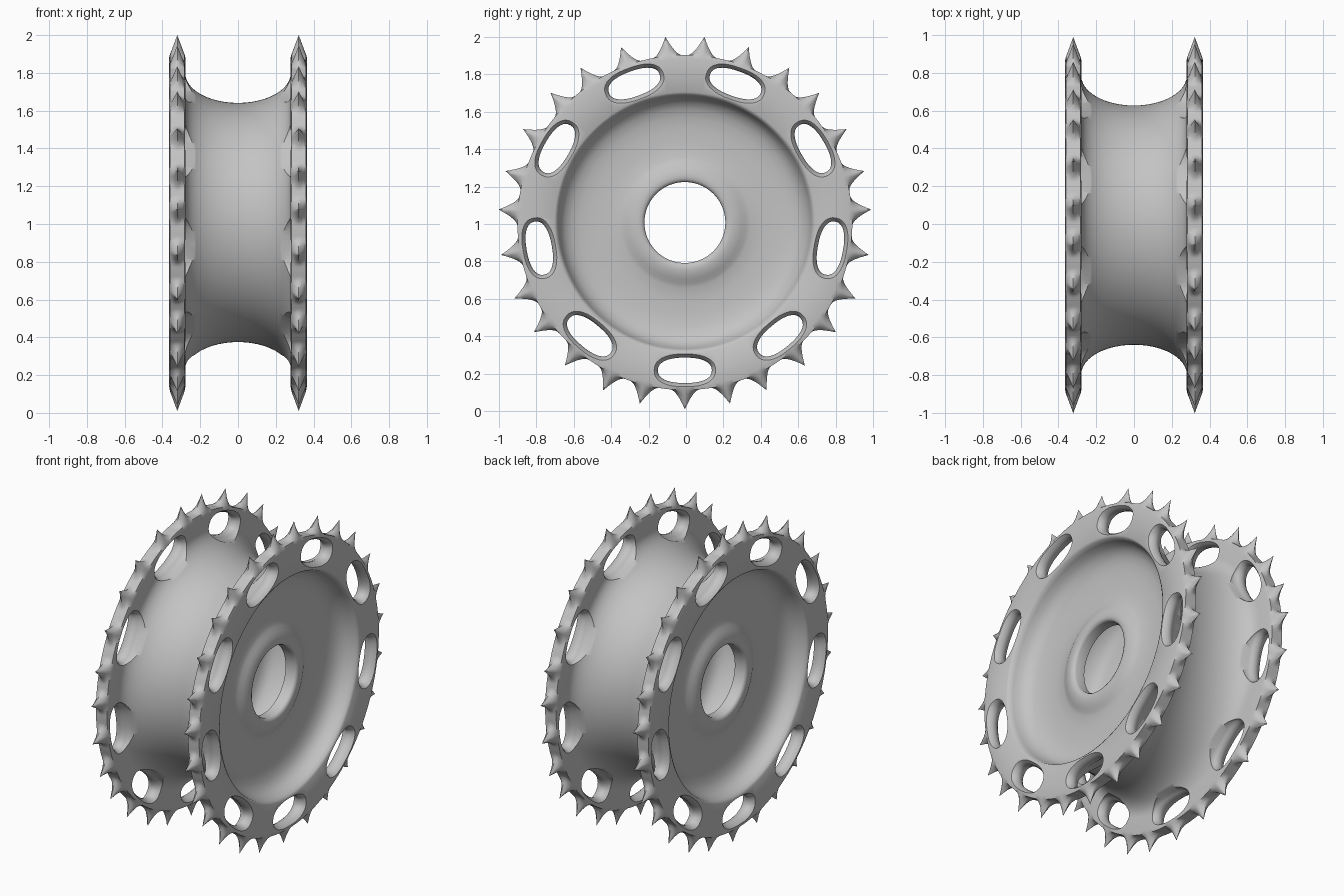
import bpy, bmesh, math

cube = bpy.data.objects.get("Cube")
if cube:
    bpy.data.objects.remove(cube)

HOLES, STEPS, TOOTH_STEP = 9, 60, 21   # sectors, samples per sector, tooth spacing in samples
CENTRE_Y, CENTRE_Z = -0.006, 1.008
RIM_X, RIM_HALF = 0.3215, 0.0425       # middle and half thickness of a toothed rim
RIM_R, VALLEY_R, TIP_R = 0.875, 0.895, 0.998

steel = bpy.data.materials.new("grey_steel")
steel.use_nodes = True
grey = (0.55, 0.55, 0.55, 1)
steel.diffuse_color = grey
steel.node_tree.nodes["Principled BSDF"].inputs["Base Color"].default_value = grey


def make_object(name, bm):
    bmesh.ops.recalc_face_normals(bm, faces=bm.faces)
    mesh = bpy.data.meshes.new(name)
    bm.to_mesh(mesh)
    bm.free()
    mesh.materials.append(steel)
    obj = bpy.data.objects.new(name, mesh)
    bpy.context.collection.objects.link(obj)
    return obj


def place(x, r, angle):
    """Point at radius r round the axle, with angle zero straight down."""
    return (x, CENTRE_Y + r * math.sin(angle), CENTRE_Z - r * math.cos(angle))


def bridge(bm, a, b):
    for j in range(len(a)):
        k = (j + 1) % len(a)
        bm.faces.new((a[j], a[k], b[k], b[j]))


def half_profile(spike):
    """Section from the hollow middle, over hub, dish and rim, to the drum waist."""
    # hollow inside, short bore and domed collar
    pts = [(0, 0.58), (0.12, 0.56), (0.165, 0.5), (0.175, 0.25), (0.185, 0.216),
           (0.245, 0.216), (0.256, 0.222), (0.262, 0.235), (0.262, 0.255),
           (0.257, 0.28), (0.247, 0.305), (0.235, 0.328), (0.227, 0.35)]
    # shallow dish with a steep rounded wall
    pts += [(0.223, 0.42), (0.223, 0.5), (0.23, 0.56), (0.243, 0.605),
            (0.265, 0.64), (0.295, 0.662), (0.33, 0.675), (0.355, 0.683), (0.364, 0.697)]
    # rim edge, lifted into a spike at its middle
    pts.append((RIM_X + RIM_HALF, RIM_R))
    for i in range(-3, 4):
        lift = (TIP_R - VALLEY_R) * spike * (1 - abs(i) / 3)
        pts.append((RIM_X - 0.038 * i / 3, VALLEY_R + lift))
    inner = RIM_X - RIM_HALF
    pts.append((inner, RIM_R))
    # elliptical drum waist
    for i in range(13):
        a = math.pi / 2 * i / 12
        pts.append((inner * math.cos(a), 0.79 - 0.157 * math.sin(a)))
    pts[-1] = (0, pts[-1][1])
    return pts


# Toothed wheel: the section is swept round the axle
bm = bmesh.new()
rings = []
count = HOLES * STEPS
for i in range(count):
    local = (i + STEPS // 2) % STEPS - STEPS // 2
    nearest = min(abs(local - t) for t in (-TOOTH_STEP, 0, TOOTH_STEP))
    arc = nearest * math.tau / count * VALLEY_R
    half = half_profile(max(0, 1 - arc / 0.08) ** 1.9)
    loop = half + [(-x, r) for x, r in reversed(half[1:-1])]
    angle = math.tau * i / count
    rings.append([bm.verts.new(place(x, r, angle)) for x, r in loop])
for i in range(count):
    bridge(bm, rings[i], rings[(i + 1) % count])
wheel = make_object("toothed_wheel", bm)

# Oval lightening holes with rounded lips, narrowest in the middle of each rim
flare = [(-0.12, 0.022), (-0.0425, 0.02), (-0.03, 0.01), (-0.015, 0.003), (0, 0),
         (0.015, 0.003), (0.03, 0.01), (0.0425, 0.02), (0.1, 0.04)]
stations = [(RIM_X + dx, grow) for dx, grow in flare]
stations = [(-x, grow) for x, grow in reversed(stations)] + stations
bm = bmesh.new()
for h in range(HOLES):
    turn = math.tau * h / HOLES
    sides = []
    for x, grow in stations:
        ring = []
        for i in range(40):
            c, s = math.cos(math.tau * i / 40), math.sin(math.tau * i / 40)
            t = (0.144 + grow) * math.copysign(abs(c) ** 0.85, c)
            r = 0.79 + (0.068 + grow) * math.copysign(abs(s) ** 0.85, s)
            ring.append(bm.verts.new(place(x, math.hypot(r, t), turn + math.atan2(t, r))))
        sides.append(ring)
    bm.faces.new(sides[0])
    bm.faces.new(sides[-1])
    for a, b in zip(sides, sides[1:]):
        bridge(bm, a, b)
cutter = make_object("hole_cutter", bm)
cutter.hide_render = True

cut = wheel.modifiers.new("holes", 'BOOLEAN')
cut.operation = 'DIFFERENCE'
cut.solver = 'EXACT'
cut.object = cutter

# Apply the holes and shade
bpy.ops.object.select_all(action='DESELECT')
wheel.select_set(True)
bpy.context.view_layer.objects.active = wheel
bpy.ops.object.modifier_apply(modifier=cut.name)
bpy.data.objects.remove(cutter)
bpy.ops.object.shade_smooth_by_angle(angle=math.radians(48))
